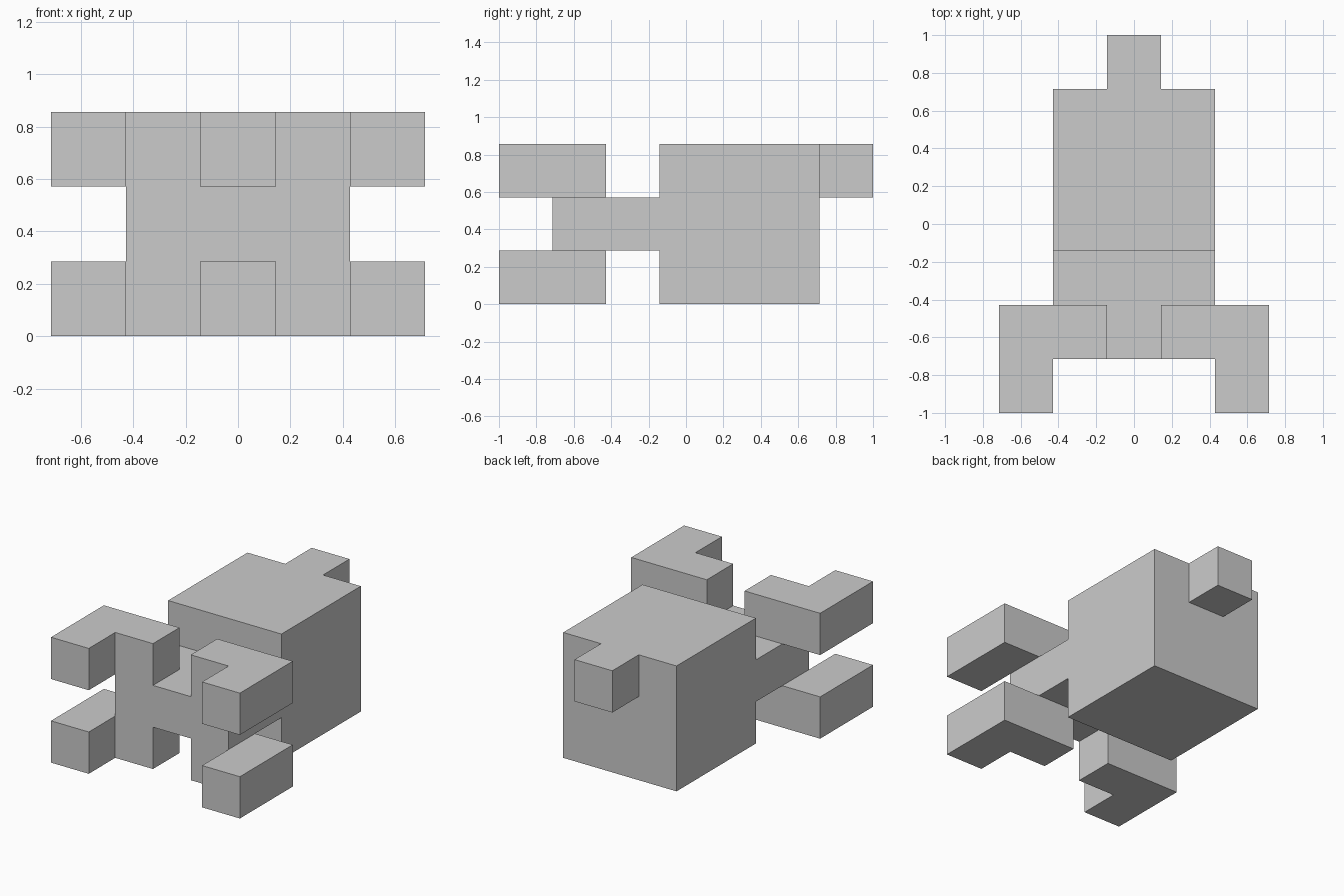
import bpy, bmesh
from itertools import product
from mathutils import Vector

if "Cube" in bpy.data.objects:
    bpy.data.objects.remove(bpy.data.objects["Cube"])

U = 2 / 7  # the whole model sits on a grid of cubes, 7 cubes long


def block(x0, x1, y0, y1, z0, z1):
    """Set of unit cells (by cell centre) filling a box."""
    return {(x0 + .5 + i, y0 + .5 + j, z0 + .5 + k) for i, j, k in product(
        range(round(x1 - x0)), range(round(y1 - y0)), range(round(z1 - z0)))}


def mirrored(cells):
    return {(-x, y, z) for x, y, z in cells}


# Large body, rear stub and the neck joining the body to the claws
parts = {
    "body": block(-1.5, 1.5, -.5, 2.5, 0, 3),
    "tail_stub": block(-.5, .5, 2.5, 3.5, 2, 3),
    "neck": block(-1.5, 1.5, -2.5, -.5, 1, 2),
}

# Four L-shaped claws, upper and lower pairs
for level, z in (("lower", 0), ("upper", 2)):
    claw = block(.5, 1.5, -2.5, -1.5, z, z + 1) | block(1.5, 2.5, -3.5, -1.5, z, z + 1)
    parts[level + "_right_claw"] = claw
    parts[level + "_left_claw"] = mirrored(claw)

solid = set().union(*parts.values())


def build(name, cells):
    """Skin the exposed sides of the cells and merge them into flat faces."""
    bm = bmesh.new()
    for cell in sorted(cells):
        c = Vector(cell)
        for axis, sign in product(range(3), (-1, 1)):
            n = Vector((0, 0, 0))
            n[axis] = sign
            if tuple(c + n) in solid:
                continue
            a = Vector((0, 0, 0))
            a[(axis + 1) % 3] = .5
            b = n.cross(a)
            m = c + n / 2
            bm.faces.new([bm.verts.new((m + d) * U)
                          for d in (-a - b, a - b, a + b, b - a)])
    bmesh.ops.remove_doubles(bm, verts=bm.verts[:], dist=1e-4)
    bmesh.ops.dissolve_limit(bm, angle_limit=.01, verts=bm.verts[:], edges=bm.edges[:])
    mesh = bpy.data.meshes.new(name)
    bm.to_mesh(mesh)
    bm.free()
    bpy.context.collection.objects.link(bpy.data.objects.new(name, mesh))


for name, cells in parts.items():
    build(name, cells)
